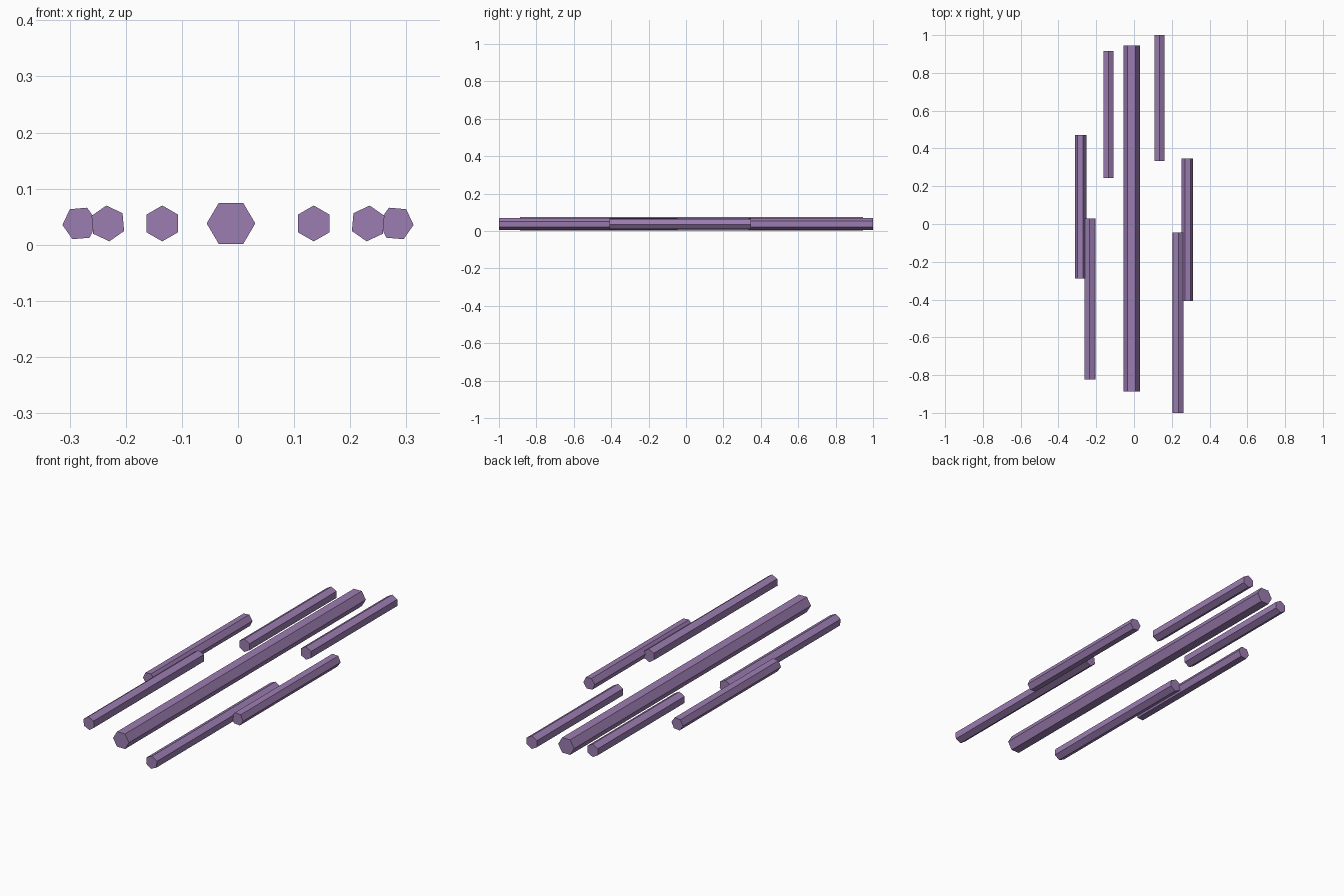
import bpy
from math import radians, pi

default = bpy.data.objects.get("Cube")
if default:
    bpy.data.objects.remove(default, do_unlink=True)

# Single flat colour
purple = bpy.data.materials.new("soft_purple")
purple.use_nodes = True
colour = (0.33, 0.205, 0.44, 1)
purple.diffuse_color = colour
purple.node_tree.nodes["Principled BSDF"].inputs["Base Color"].default_value = colour

AXIS_Z = 0.038


def hex_rod(name, x, y_front, y_back, radius, corner_angle):
    """Six-sided rod along y; corner_angle (degrees) places a corner, seen from the front."""
    bpy.ops.mesh.primitive_cylinder_add(
        vertices=6, radius=radius, depth=y_back - y_front,
        location=(x, (y_front + y_back) / 2, AXIS_Z))
    rod = bpy.context.object
    rod.name = name
    # Cylinder corners start on local +y, which becomes +z once the rod lies along y
    rod.rotation_euler = (pi / 2, -radians(corner_angle - 90), 0)
    rod.data.materials.append(purple)
    return rod


# Thick central rod, slightly off centre, with a flat top
core = hex_rod("central_rod", -0.0125, -0.887, 0.945, 0.0425, 0)
core.scale.y = 1.02

# Thin rods around it: name, x, front end, back end, radius, corner angle
for name, x, front, back, radius, angle in (
    ("back_right_rod", -0.135, 0.243, 0.915, 0.032, 90),
    ("back_left_rod", 0.135, 0.333, 1.0, 0.032, 90),
    ("front_right_rod", -0.232, -0.823, 0.029, 0.032, 95),
    ("front_left_rod", 0.232, -1.0, -0.045, 0.032, 85),
    ("outer_right_rod", -0.282, -0.288, 0.471, 0.031, 5),
    ("outer_left_rod", 0.282, -0.408, 0.347, 0.031, -5),
):
    hex_rod(name, x, front, back, radius, angle)
